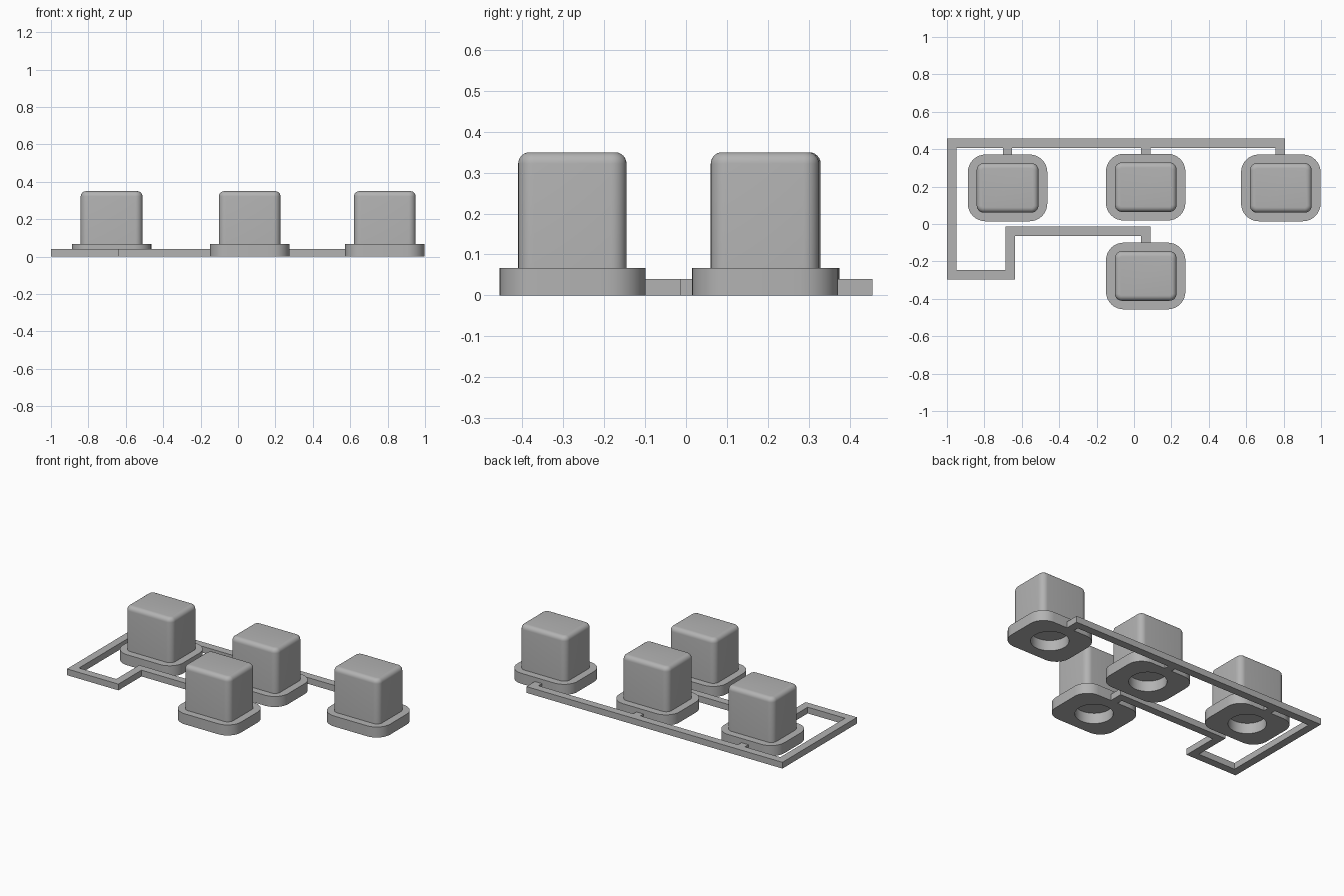
import bpy, bmesh
from math import sin, cos, pi
from mathutils import Vector

cube = bpy.data.objects.get("Cube")
if cube:
    bpy.data.objects.remove(cube, do_unlink=True)

grey = bpy.data.materials.new("light grey")
grey.use_nodes = True
COLOUR = (0.45, 0.45, 0.45, 1)
grey.diffuse_color = COLOUR
grey.node_tree.nodes["Principled BSDF"].inputs["Base Color"].default_value = COLOUR

BASE_H, STRIP_H, STRIP_W, TOP = 0.067, 0.04, 0.05, 0.35


def finish(name, bm, loc=(0, 0, 0)):
    bmesh.ops.recalc_face_normals(bm, faces=bm.faces)
    mesh = bpy.data.meshes.new(name)
    bm.to_mesh(mesh)
    bm.free()
    mesh.materials.append(grey)
    ob = bpy.data.objects.new(name, mesh)
    ob.location = loc
    bpy.context.collection.objects.link(ob)
    bpy.ops.object.select_all(action='DESELECT')
    ob.select_set(True)
    bpy.context.view_layer.objects.active = ob
    bpy.ops.object.shade_smooth_by_angle(angle=pi / 6)
    return ob


def rounded_rect(w, d, r, steps=8):
    pts = []
    for q, (sx, sy) in enumerate([(1, 1), (-1, 1), (-1, -1), (1, -1)]):
        for i in range(steps + 1):
            a = (q + i / steps) * pi / 2
            pts.append((sx * (w / 2 - r) + r * cos(a), sy * (d / 2 - r) + r * sin(a)))
    return pts


def ring(bm, pts, z):
    return [bm.verts.new((x, y, z)) for x, y in pts]


def extrude_up(bm, faces, h):
    new = bmesh.ops.extrude_face_region(bm, geom=faces)["geom"]
    verts = [v for v in new if isinstance(v, bmesh.types.BMVert)]
    bmesh.ops.translate(bm, verts=verts, vec=(0, 0, h))


# Flange with a round socket through it
def flange(name, x, y):
    bm = bmesh.new()
    hole = [(0.109 * cos(i * pi / 24), 0.109 * sin(i * pi / 24)) for i in range(48)]
    edges = []
    for pts in (rounded_rect(0.425, 0.357, 0.095), hole):
        vs = ring(bm, pts, 0)
        edges += [bm.edges.new((vs[i - 1], vs[i])) for i in range(len(vs))]
    bmesh.ops.triangle_fill(bm, edges=edges, use_beauty=True)
    extrude_up(bm, bm.faces[:], BASE_H)
    finish(name, bm, (x, y, 0))


# Keycap with rounded corners and a filleted top
def cap(name, x, y, fillet=0.028):
    bm = bmesh.new()
    w, d, r = 0.33, 0.265, 0.038
    rings = [ring(bm, rounded_rect(w, d, r), BASE_H)]
    for k in range(7):
        a = k / 6 * pi / 2
        inset = fillet * (1 - cos(a))
        pts = rounded_rect(w - 2 * inset, d - 2 * inset, r - inset)
        rings.append(ring(bm, pts, TOP - fillet + fillet * sin(a)))
    for lo, hi in zip(rings, rings[1:]):
        for i in range(len(lo)):
            bm.faces.new((lo[i - 1], lo[i], hi[i], hi[i - 1]))
    bm.faces.new(rings[0][::-1])
    bm.faces.new(rings[-1])
    finish(name, bm, (x, y, 0))


# Flat strip with mitred corners along a centre line
def strip(name, path):
    bm = bmesh.new()
    path = [Vector(p) for p in path]
    dirs = [(b - a).normalized() for a, b in zip(path, path[1:])]
    pairs = []
    for i, p in enumerate(path):
        normals = [Vector((-t.y, t.x)) for t in dirs[max(i - 1, 0):i + 1]]
        off = normals[0] if normals[0] == normals[-1] else normals[0] + normals[-1]
        pairs.append(ring(bm, [p + off * STRIP_W / 2, p - off * STRIP_W / 2], 0))
    faces = [bm.faces.new((a[0], b[0], b[1], a[1])) for a, b in zip(pairs, pairs[1:])]
    extrude_up(bm, faces, STRIP_H)
    finish(name, bm)


buttons = {"left_arm": (0.785, 0.193), "middle": (0.0625, 0.197),
           "right_arm": (-0.676, 0.193), "front": (0.0625, -0.278)}
for key, (x, y) in buttons.items():
    flange(key + "_flange", x, y)
    cap(key + "_cap", x, y)

# Connecting runner around the right-hand side
strip("runner", [(0.782, 0.36), (0.782, 0.431), (-0.975, 0.431), (-0.975, -0.271),
                 (-0.662, -0.271), (-0.662, -0.038), (0.0625, -0.038), (0.0625, -0.11)])

# Short tabs joining the back buttons to the runner
for key in ("middle", "right_arm"):
    x = buttons[key][0]
    strip(key + "_tab", [(x, 0.36), (x, 0.406)])
